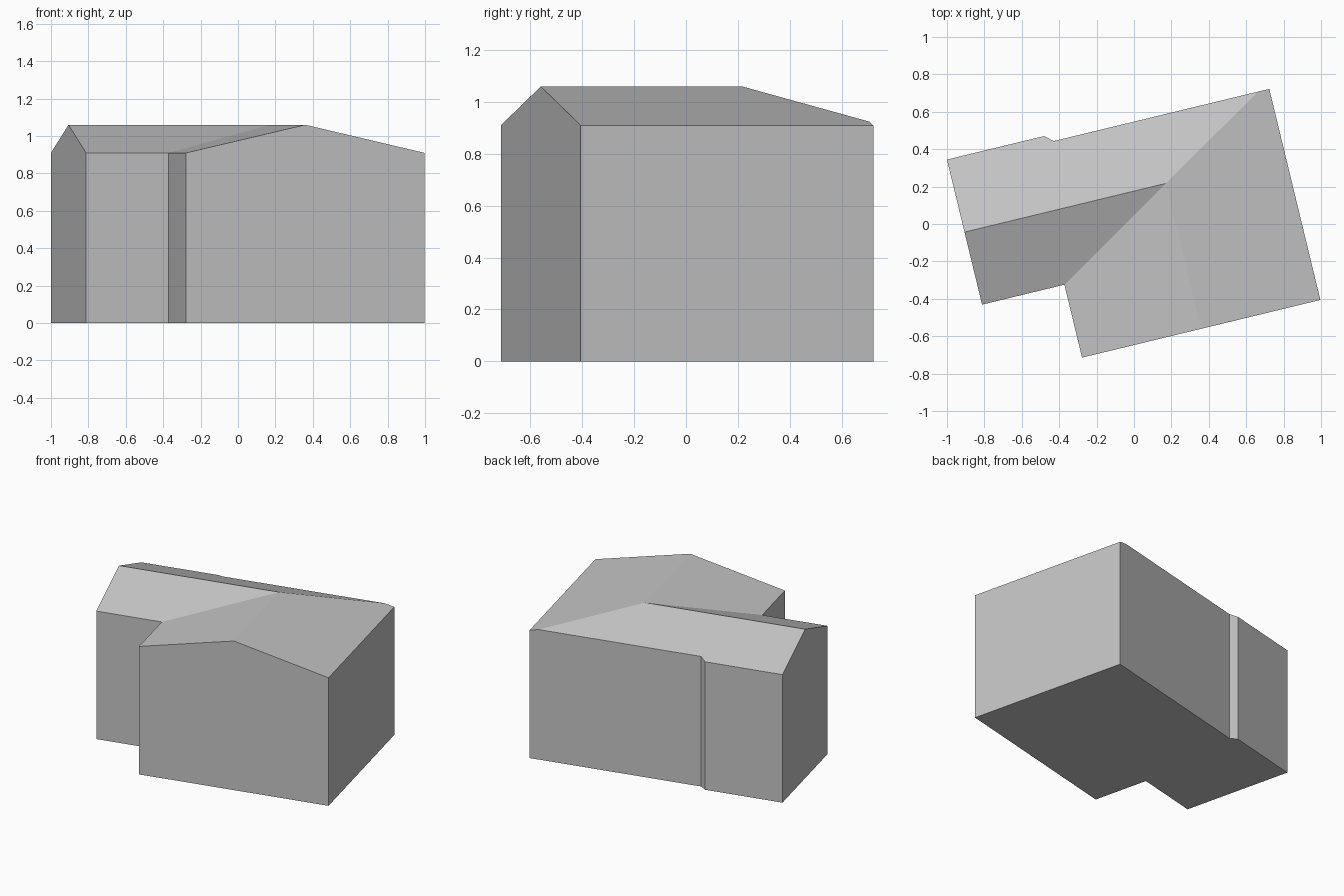
import bpy
import bmesh
import math
from mathutils import Matrix, Vector

cube = bpy.data.objects.get("Cube")
if cube:
    bpy.data.objects.remove(cube, do_unlink=True)

grey = bpy.data.materials.new("Plain grey")
colour = (0.55, 0.55, 0.55, 1)
grey.diffuse_color = colour
grey.use_nodes = True
grey.node_tree.nodes["Principled BSDF"].inputs["Base Color"].default_value = colour

# The house is laid out square, then turned on its plot
TURN = Matrix.Rotation(math.radians(13.6), 3, "Z")
EAVE, RIDGE = 0.91, 1.06
west, east, south = -0.891, 0.873, -0.629
inner_u, inner_v = -0.438, -0.228
north, recess = 0.57, 0.532
ridge_v = (north + inner_v) / 2
ridge_u = (east + inner_u) / 2

# Recessed back wall cuts the north slope slightly above the eave
share = (north - recess) / (north - ridge_v)
cut_z = EAVE + (RIDGE - EAVE) * share
hip_u = east - (east - ridge_u) * share

top = {
    "wing_front": (west, inner_v, EAVE),
    "valley": (inner_u, inner_v, EAVE),
    "front_west": (inner_u, south, EAVE),
    "front_gable": (ridge_u, south, RIDGE),
    "front_east": (east, south, EAVE),
    "back_east": (east, recess, EAVE),
    "hip_end": (hip_u, recess, cut_z),
    "step_in": (-0.313, recess, cut_z),
    "step_out": (-0.356, north, EAVE),
    "wing_back": (west, north, EAVE),
    "wing_gable": (west, ridge_v, RIDGE),
}
outline = list(top)
peak = (ridge_u, ridge_v, RIDGE)


def build(name, faces):
    """Make one flat-shaded part from lists of corner points."""
    bm = bmesh.new()
    for face in faces:
        bm.faces.new([bm.verts.new(TURN @ Vector(p)) for p in face])
    bmesh.ops.remove_doubles(bm, verts=bm.verts, dist=0.0005)
    mesh = bpy.data.meshes.new(name)
    bm.to_mesh(mesh)
    bm.free()
    mesh.materials.append(grey)
    obj = bpy.data.objects.new(name, mesh)
    bpy.context.collection.objects.link(obj)


def ground(p):
    return (p[0], p[1], 0)


# Walls rise from the ground to the roof line
ring = [top[n] for n in outline]
build("walls", [[ground(a), ground(b), b, a]
                for a, b in zip(ring, ring[1:] + ring[:1])])

# Floor
build("floor", [[ground(p) for p in reversed(ring)]])

# Four roof slopes meeting at the ridge junction
slopes = [
    ["wing_gable", "wing_front", "valley"],
    ["valley", "front_west", "front_gable"],
    ["front_gable", "front_east", "back_east", "hip_end"],
    ["hip_end", "step_in", "step_out", "wing_back", "wing_gable"],
]
build("roof", [[top[n] for n in s] + [peak] for s in slopes])
